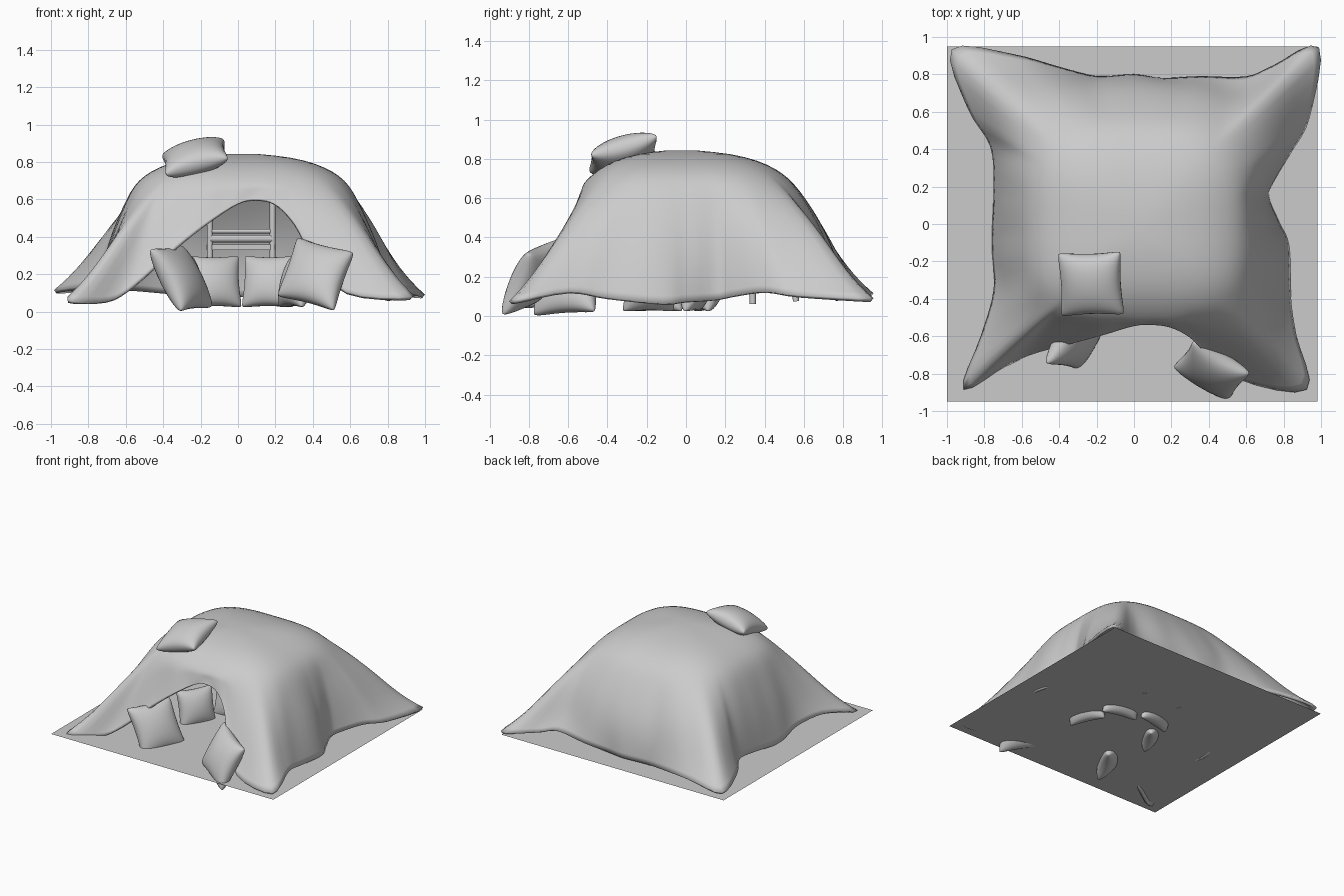
import bpy, bmesh, math
from mathutils import Vector, Matrix

if "Cube" in bpy.data.objects:
    bpy.data.objects.remove(bpy.data.objects["Cube"])


def finish(name, bm, angle=60):
    bmesh.ops.remove_doubles(bm, verts=bm.verts, dist=0.0005)
    bmesh.ops.recalc_face_normals(bm, faces=bm.faces)
    me = bpy.data.meshes.new(name)
    bm.to_mesh(me)
    bm.free()
    ob = bpy.data.objects.new(name, me)
    bpy.context.collection.objects.link(ob)
    bpy.ops.object.select_all(action='DESELECT')
    ob.select_set(True)
    bpy.context.view_layer.objects.active = ob
    bpy.ops.object.shade_smooth_by_angle(angle=math.radians(angle))
    return ob


def pillow(name, center, u, v, thick):
    """Plump pinched cushion spanning edge vectors u and v."""
    u, v, c = Vector(u), Vector(v), Vector(center)
    n = u.cross(v).normalized()
    bm = bmesh.new()
    N = 18
    for side in (1, -1):
        g = []
        for i in range(N + 1):
            row = []
            for j in range(N + 1):
                a = -math.cos(math.pi * i / N)
                b = -math.cos(math.pi * j / N)
                h = max(0, (1 - a * a) * (1 - b * b)) ** 0.42
                # pinched sides, rounded corner tips
                tip = 1 - 0.05 * (a * b) ** 8
                pa = a * (1 - 0.09 * (1 - b * b)) * tip
                pb = b * (1 - 0.09 * (1 - a * a)) * tip
                row.append(bm.verts.new(c + u * pa / 2 + v * pb / 2 + n * side * h * thick))
            g.append(row)
        for i in range(N):
            for j in range(N):
                bm.faces.new((g[i][j], g[i + 1][j], g[i + 1][j + 1], g[i][j + 1]))
    return finish(name, bm, 150)


# floor sheet
bm = bmesh.new()
bm.faces.new([bm.verts.new(p) for p in
              ((-1, -.95, .065), (.98, -.95, .065), (.98, .95, .065), (-1, .95, .065))])
finish("floor_mat", bm)

# hem of the blanket, anticlockwise from the right, rising into the entrance arch
HEM = [(.71, .15, .08), (.75, .25, .1), (.84, .4, .12), (.93, .57, .1), (.985, .94, .08),
       (.75, .84, .1), (.6, .78, .13), (.35, .78, .1), (.15, .77, .08), (0, .79, .08),
       (-.2, .78, .08), (-.4, .83, .1), (-.65, .9, .12), (-.97, .93, .105),
       (-.88, .62, .12), (-.76, .42, .13), (-.74, .2, .1), (-.75, -.1, .06),
       (-.74, -.35, .1), (-.81, -.6, .12), (-.91, -.88, .055),
       (-.7, -.76, .05), (-.55, -.69, .14), (-.33, -.63, .34), (-.15, -.58, .48),
       (0, -.535, .575), (.1, -.53, .595), (.2, -.545, .57), (.3, -.6, .47),
       (.4, -.7, .3), (.58, -.83, .1), (.92, -.88, .07), (.86, -.6, .12),
       (.83, -.4, .09), (.82, -.12, .06), (.77, 0, .07)]
P = [Vector(p) for p in HEM]
edge = []
for i in range(len(P)):
    a, b, c, d = (P[(i + k) % len(P)] for k in (-1, 0, 1, 2))
    for s in range(4):
        t = s / 4
        edge.append(0.5 * (2 * b + (c - a) * t + (2 * a - 5 * b + 4 * c - d) * t * t
                           + (3 * b - a - 3 * c + d) * t ** 3))

# blanket: domed rounded square bulging down to the hem, corners flaring out
bm = bmesh.new()
top = bm.verts.new((.02, -.03, .832))
cols = []
for e in edge:
    th = math.atan2(e.y, e.x)
    cs, sn = math.cos(th), math.sin(th)
    depth = .54 if sn > 0 else .51
    r = ((abs(cs) / .57) ** 3.5 + (abs(sn) / depth) ** 3.5) ** (-1 / 3.5)
    S = Vector((r * cs + .02, r * sn, .675))
    col = [Vector((.02 + (S.x - .02) * k, S.y * k - .03 * (1 - k), .832 - .157 * k ** 3.2))
           for k in (.15, .3, .45, .6, .7, .78, .85, .9, .95, 1)]
    corner = abs(math.sin(2 * th)) ** 4
    arch = min(1, max(0, (-sn - .7) / .15))
    bulge = (.025 + .04 * max(0, sn)) * (1 - arch)
    for j in range(1, 15):
        t = j / 14
        p = S.lerp(e, t)
        p.z = S.z + (e.z - S.z) * (1 - (1 - t) ** (1.05 + .1 * corner))
        fold = .003 * math.sin(th * 19) * math.sin(math.pi * t)
        # full upper wall, flared lower corner
        fold += bulge * (math.sin(math.pi * t) * (1 - .5 * corner)
                         + .3 * corner * math.sin(2 * math.pi * t))
        col.append(p + Vector((cs, sn, 0)) * fold)
    for _ in range(4):
        col = [col[0]] + [(col[i - 1] + 2 * col[i] + col[i + 1]) / 4
                          for i in range(1, len(col) - 1)] + [col[-1]]
    cols.append([bm.verts.new(p) for p in col])
for i, A in enumerate(cols):
    B = cols[(i + 1) % len(cols)]
    bm.faces.new((top, A[0], B[0]))
    for j in range(len(A) - 1):
        bm.faces.new((A[j], A[j + 1], B[j + 1], B[j]))
blanket = finish("blanket", bm, 70)
m = blanket.modifiers.new("thickness", 'SOLIDIFY')
m.thickness = .022
m.offset = 0

# loose pillows: on the roof and beside the entrance
pillow("roof_pillow", (-.23, -.32, .825), (.345, .01, .09), (-.02, .345, .1), .085)
pillow("entrance_pillow_right", (.415, -.78, .2), (.31, -.18, -.08), (.11, .14, .32), .085)
pillow("entrance_pillow_left", (-.305, -.605, .178), (.17, .32, .02), (-.17, .03, .34), .085)

# inner pillows leaning outward in a half circle
for i, (x, y, deg) in enumerate(((.29, -.19, -65), (.16, .03, -12),
                                 (-.12, .09, 12), (-.26, -.14, 60))):
    a = math.radians(deg)
    out = Vector((-math.sin(a), math.cos(a), 0))
    pillow(f"inner_pillow_{i + 1}", Vector((x, y, .16)) + out * .03,
           Vector((math.cos(a), math.sin(a), 0)) * .29, out * .08 + Vector((0, 0, .28)), .075)


# chair holding up the back of the blanket, its back towards the entrance
def rod(name, a, b, r=.016):
    a, b = Vector(a), Vector(b)
    d = b - a
    bm = bmesh.new()
    bmesh.ops.create_cone(bm, cap_ends=True, segments=12, radius1=r, radius2=r, depth=d.length,
                          matrix=Matrix.Translation((a + b) / 2)
                          @ d.to_track_quat('Z', 'Y').to_matrix().to_4x4())
    finish(name, bm, 40)


for x, tag in ((-.15, "left"), (.185, "right")):
    rod(f"chair_post_{tag}", (x, .34, .062), (x, .34, .76))
    rod(f"chair_leg_{tag}", (x, .56, .075), (x, .54, .34))
    rod(f"chair_side_rail_{tag}", (x, .34, .2), (x, .55, .2), .01)
for i, (z, r) in enumerate(((.39, .02), (.43, .012), (.72, .014))):
    rod(f"chair_back_rail_{i + 1}", (-.15, .34, z), (.185, .34, z), r)
bm = bmesh.new()
bmesh.ops.create_cube(bm, size=1, matrix=Matrix.Translation((.017, .45, .345))
                      @ Matrix.Diagonal((.37, .24, .03, 1)))
finish("chair_seat", bm, 30)
